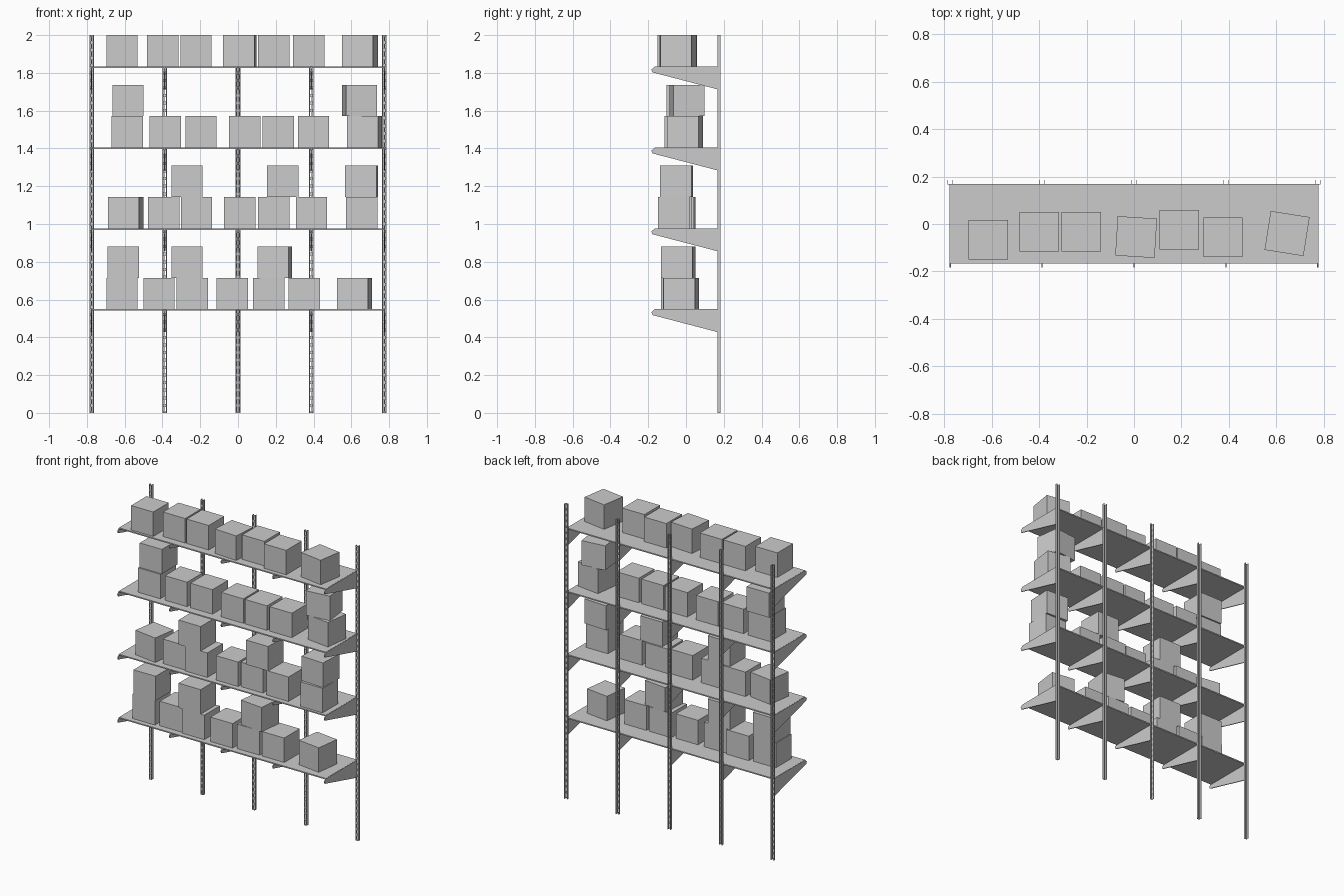
import bpy
import bmesh
from math import radians
from mathutils import Matrix

cube = bpy.data.objects.get("Cube")
if cube:
    bpy.data.objects.remove(cube)

grey = bpy.data.materials.new("plain_grey")
grey.use_nodes = True
COLOUR = (0.6, 0.6, 0.6, 1)
grey.diffuse_color = COLOUR
grey.node_tree.nodes["Principled BSDF"].inputs["Base Color"].default_value = COLOUR

UPRIGHTS = [-0.775, -0.3875, 0, 0.3875, 0.775]
SHELF_TOPS = [0.549, 0.977, 1.405, 1.834]
SIZE = 0.166


def finish(name, bm):
    bmesh.ops.recalc_face_normals(bm, faces=bm.faces)
    mesh = bpy.data.meshes.new(name)
    bm.to_mesh(mesh)
    bm.free()
    mesh.materials.append(grey)
    obj = bpy.data.objects.new(name, mesh)
    bpy.context.collection.objects.link(obj)
    return obj


def box(name, size, centre, turn=0):
    bm = bmesh.new()
    bmesh.ops.create_cube(bm, size=1)
    bm.transform(Matrix.Diagonal((*size, 1)))
    obj = finish(name, bm)
    obj.location = centre
    obj.rotation_euler.z = radians(turn)


# Slotted channel upright: a folded sheet with two columns of slots
def upright(x):
    half = [(0.002, 0.167), (0.006, 0.167), (0.009, 0.167), (0.009, 0.182), (0.012, 0.182)]
    profile = [(-a, b) for a, b in reversed(half)] + half
    pitch = 0.04
    rows = [0]
    for i in range(50):
        rows += [i * pitch + 0.008, i * pitch + 0.032]
    rows.append(2)
    bm = bmesh.new()
    grid = [[bm.verts.new((x + a, b, z)) for a, b in profile] for z in rows]
    for r in range(len(rows) - 1):
        for c in range(len(profile) - 1):
            if r % 2 and c in (3, 5):
                continue
            bm.faces.new((grid[r][c], grid[r][c + 1], grid[r + 1][c + 1], grid[r + 1][c]))
    obj = finish("upright", bm)
    mod = obj.modifiers.new("sheet", "SOLIDIFY")
    mod.thickness = 0.002
    mod.offset = 0


# Tapered bracket plate
def bracket(x, top):
    outline = [(-0.183, -0.015), (-0.166, 0), (0.166, 0), (0.166, -0.12), (-0.178, -0.03)]
    bm = bmesh.new()
    face = bm.faces.new([bm.verts.new((x - 0.003, y, top + z)) for y, z in outline])
    new = bmesh.ops.extrude_face_region(bm, geom=[face])["geom"]
    bmesh.ops.translate(bm, vec=(0.006, 0, 0), verts=[v for v in new if isinstance(v, bmesh.types.BMVert)])
    finish("bracket", bm)


for x in UPRIGHTS:
    upright(x)
for top in SHELF_TOPS:
    box("shelf", (1.55, 0.334, 0.008), (0, 0.001, top - 0.004))
    for x in UPRIGHTS:
        bracket(x, top - 0.001)

# Stored boxes per shelf: x, y, layer, turn in degrees
BOXES = [
    [(-0.614, -0.05, 0, 0), (-0.418, -0.04, 0, 0), (-0.243, -0.05, 0, 0), (-0.03, -0.05, 0, 0),
     (0.163, -0.04, 0, 0), (0.35, -0.04, 0, 0), (0.617, -0.025, 0, -7.5),
     (-0.608, -0.05, 1, 0), (-0.27, -0.05, 1, 0), (0.194, -0.04, 1, -6)],
    [(-0.595, -0.045, 0, -8.5), (-0.394, -0.04, 0, 0), (-0.22, -0.05, 0, 0), (0.01, -0.05, 0, 0),
     (0.19, -0.04, 0, 0), (0.389, -0.05, 0, 0), (0.656, -0.065, 0, 0),
     (-0.27, -0.05, 1, 0), (0.237, -0.05, 1, 0), (0.654, -0.05, 1, -3)],
    [(-0.587, -0.03, 0, 0), (-0.386, -0.03, 0, 0), (-0.196, -0.03, 0, 0), (0.036, -0.03, 0, 0),
     (0.214, -0.03, 0, 0), (0.4, -0.03, 0, 0), (0.67, -0.004, 0, -7.5),
     (-0.582, -0.02, 1, 0), (0.644, 0.005, 1, 7)],
    [(-0.614, -0.067, 0, 0), (-0.399, -0.032, 0, 0), (-0.222, -0.032, 0, 0), (0.009, -0.055, 0, -3.5),
     (0.19, -0.025, 0, 0), (0.375, -0.055, 0, 0), (0.645, -0.04, 0, -9)],
]
for top, row in zip(SHELF_TOPS, BOXES):
    for x, y, layer, turn in row:
        box("stored_box", (SIZE, SIZE, SIZE), (x, y, top + SIZE * (layer + 0.5)), turn)
